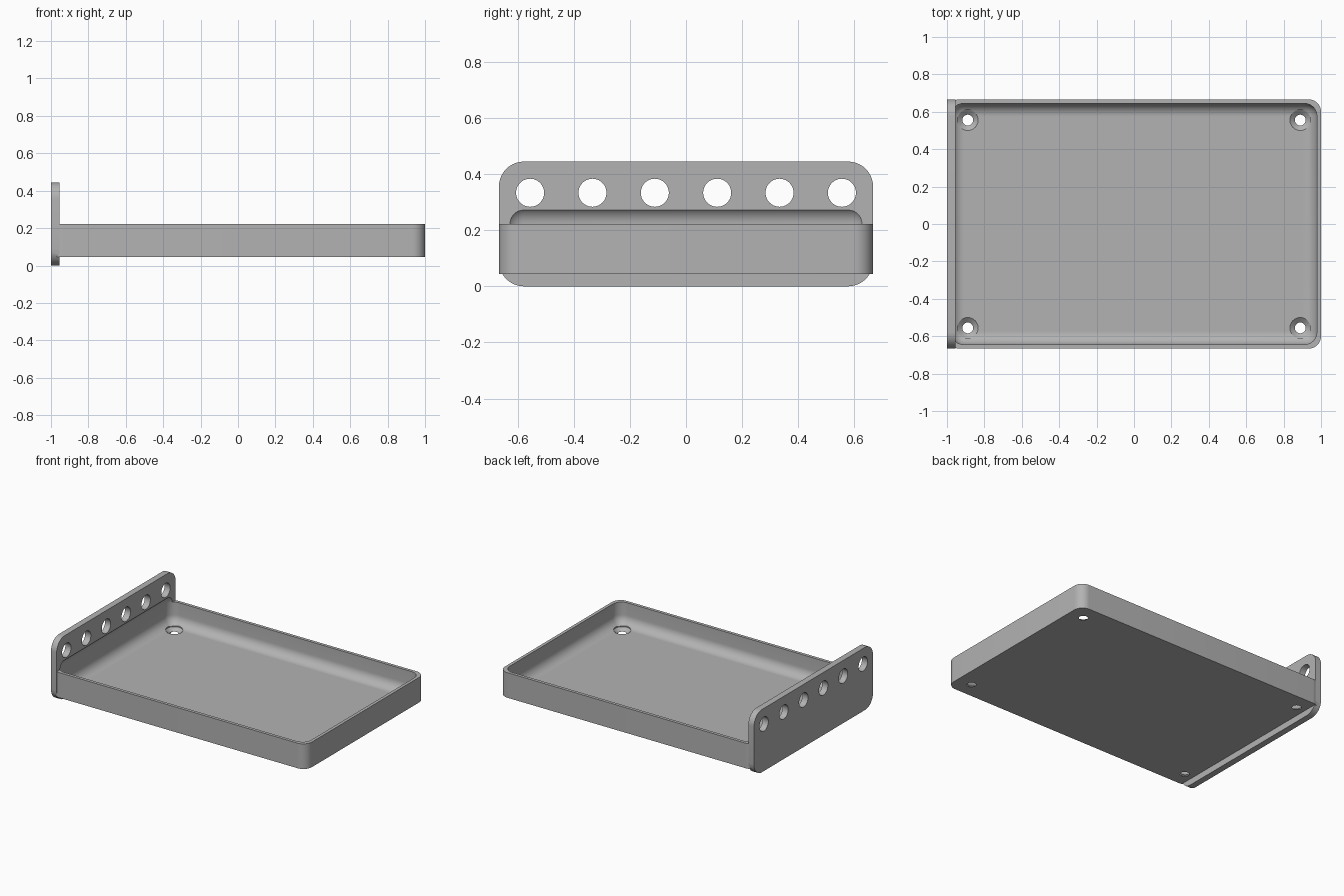
import bpy, bmesh, math
from mathutils import Matrix, Vector

cube = bpy.data.objects.get("Cube")
if cube:
    bpy.data.objects.remove(cube)

U = 2 / 90  # design unit: the part is 90 units long

grey = bpy.data.materials.new("Light grey")
grey.use_nodes = True
colour = (0.45, 0.45, 0.45, 1)
grey.diffuse_color = colour
grey.node_tree.nodes["Principled BSDF"].inputs["Base Color"].default_value = colour


def finish(bm, name):
    """Turn a bmesh in design units into a scene object."""
    bmesh.ops.scale(bm, vec=(U, U, U), verts=bm.verts)
    bmesh.ops.recalc_face_normals(bm, faces=bm.faces)
    mesh = bpy.data.meshes.new(name)
    bm.to_mesh(mesh)
    bm.free()
    mesh.materials.append(grey)
    obj = bpy.data.objects.new(name, mesh)
    bpy.context.collection.objects.link(obj)
    return obj


def rounded_box(name, low, high, radius, axis=None):
    """Box with the edges along one axis rounded, or all edges if no axis."""
    low, high = Vector(low), Vector(high)
    bm = bmesh.new()
    bmesh.ops.create_cube(bm, size=1)
    bmesh.ops.scale(bm, vec=high - low, verts=bm.verts)
    bmesh.ops.translate(bm, vec=(low + high) / 2, verts=bm.verts)
    edges = [e for e in bm.edges if axis is None
             or abs(e.verts[0].co[axis] - e.verts[1].co[axis]) > 0.1]
    bmesh.ops.bevel(bm, geom=edges, offset=radius, segments=10,
                    profile=0.5, affect='EDGES')
    return finish(bm, name)


def combine(target, tool, operation):
    """Apply a boolean and discard the tool object."""
    mod = target.modifiers.new("Boolean", 'BOOLEAN')
    mod.operation, mod.solver, mod.object = operation, 'EXACT', tool
    tool.hide_render = True
    bpy.context.view_layer.update()
    deps = bpy.context.evaluated_depsgraph_get()
    result = bpy.data.meshes.new_from_object(target.evaluated_get(deps))
    target.modifiers.clear()
    target.data = result
    bpy.data.objects.remove(tool)


# Shallow tray joined to an upright end plate
tray = rounded_box("tray_with_end_plate", (-45, -30, 2), (45, 30, 10), 3, axis=2)
plate = rounded_box("end_plate", (-45, -30, 0), (-43, 30, 20), 4, axis=0)
combine(tray, plate, 'UNION')

# Hollow with filleted floor, also biting into the plate
hollow = rounded_box("hollow", (-44, -29, 3), (44, 29, 13), 3)
combine(tray, hollow, 'DIFFERENCE')

# Row of round holes through the end plate
bm = bmesh.new()
for i in range(6):
    place = Matrix.Translation((-44, -25 + 10 * i, 15)) @ Matrix.Rotation(math.pi / 2, 4, 'Y')
    bmesh.ops.create_cone(bm, cap_ends=True, segments=40, radius1=2.25,
                          radius2=2.25, depth=6, matrix=place)
combine(tray, finish(bm, "plate_holes"), 'DIFFERENCE')

# Countersunk screw holes in the floor corners
bm = bmesh.new()
for x in (-40, 40):
    for y in (-25, 25):
        bmesh.ops.create_cone(bm, cap_ends=True, segments=40, radius1=0.1, radius2=2.5,
                              depth=2, matrix=Matrix.Translation((x, y, 2)))
bm.normal_update()
tops = [f for f in bm.faces if f.normal.z > 0.9]
raised = bmesh.ops.extrude_discrete_faces(bm, faces=tops)["faces"]
bmesh.ops.translate(bm, vec=(0, 0, 4), verts=[v for f in raised for v in f.verts])
combine(tray, finish(bm, "screw_holes"), 'DIFFERENCE')

# Smooth curves, crisp edges
bpy.ops.object.select_all(action='DESELECT')
tray.select_set(True)
bpy.context.view_layer.objects.active = tray
bpy.ops.object.shade_smooth_by_angle(angle=math.radians(30))
